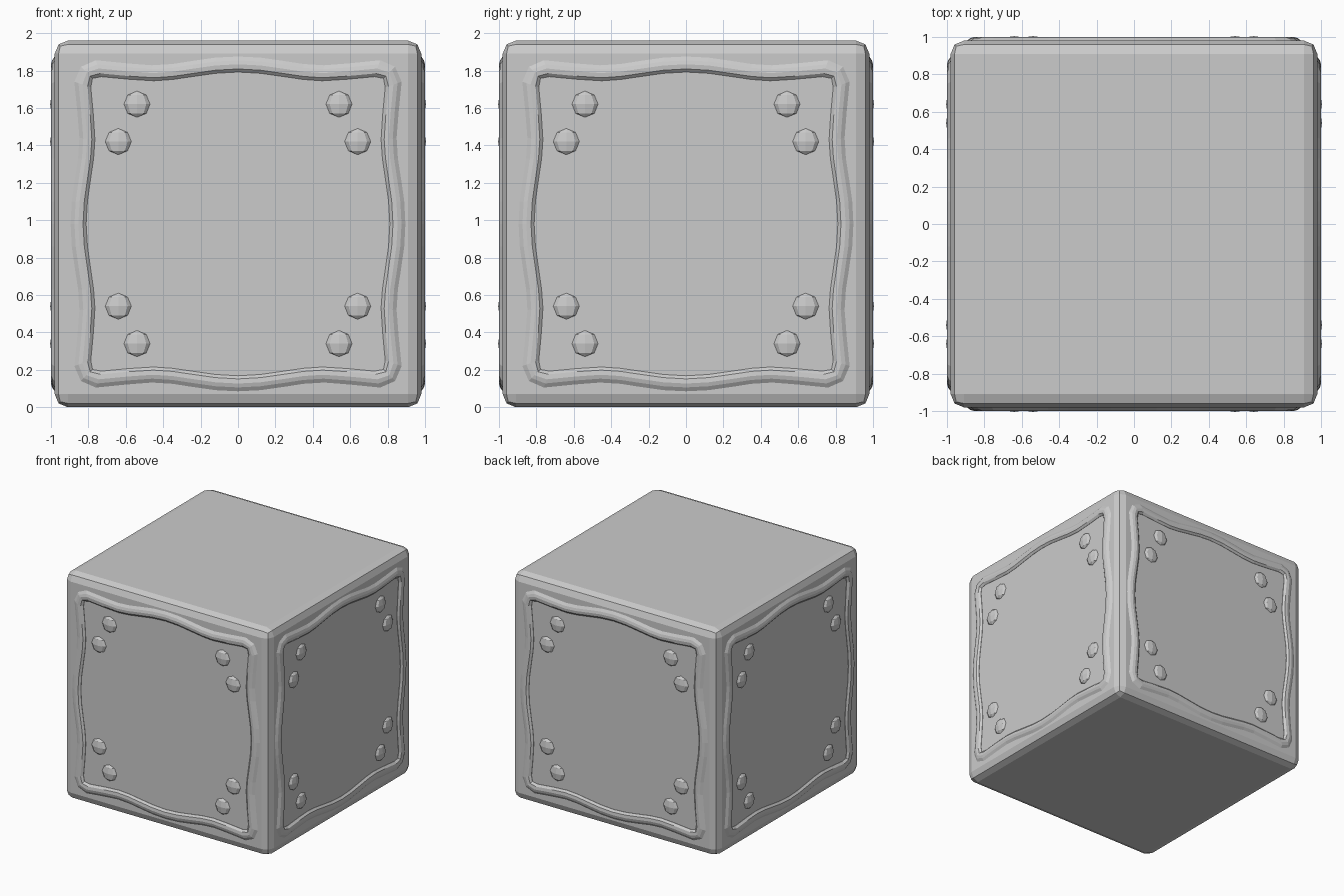
import bpy, bmesh
from math import pi
from mathutils import Matrix, Vector

if "Cube" in bpy.data.objects:
    bpy.data.objects.remove(bpy.data.objects["Cube"])

HALF = 0.98  # half size of the body


def add_object(name, bm):
    mesh = bpy.data.meshes.new(name)
    bmesh.ops.recalc_face_normals(bm, faces=bm.faces)
    bm.to_mesh(mesh)
    bm.free()
    obj = bpy.data.objects.new(name, mesh)
    bpy.context.collection.objects.link(obj)
    return obj


def wavy_loop(octant):
    """Mirror one eighth of the outline (top centre to corner) into a full loop."""
    quarter = octant + [(b, a) for a, b in reversed(octant[:-1])]
    loop = []
    for _ in range(4):
        loop += quarter[:-1]
        quarter = [(b, -a) for a, b in quarter]
    return [Vector(p) for p in loop]


# Body: cube with rounded edges
bm = bmesh.new()
bmesh.ops.create_cube(bm, size=2 * HALF)
bmesh.ops.translate(bm, verts=bm.verts, vec=(0, 0, HALF))
body = add_object("body", bm)
bevel = body.modifiers.new("rounded_edges", 'BEVEL')
bevel.width = 0.07
bevel.segments = 2

# Wavy frame outlines, one eighth each
outer = wavy_loop([(0, .895), (.12, .889), (.24, .872), (.35, .855), (.46, .848),
                   (.6, .859), (.76, .875), (.84, .84)])
inner = wavy_loop([(0, .812), (.12, .805), (.24, .788), (.35, .772), (.45, .765),
                   (.58, .773), (.73, .787), (.778, .778)])
# Frame cross-section: (share of the way from outer to inner edge, distance out)
section = [(0, .95), (0, .98), (.25, .994), (.5, 1.0), (.8, .997), (1, .982), (1, .95)]


def build_frame(name, turn):
    bm = bmesh.new()
    rows = []
    for o, i in zip(outer, inner):
        row = []
        for t, depth in section:
            p = o.lerp(i, t)
            row.append(bm.verts.new((p.x, -depth, p.y + HALF)))
        rows.append(row)
    n = len(section)
    for k, row in enumerate(rows):
        nxt = rows[(k + 1) % len(rows)]
        for j in range(n):
            bm.faces.new((row[j], row[(j + 1) % n], nxt[(j + 1) % n], nxt[j]))
    bm.transform(turn)
    add_object(name, bm)


def build_rivets(name, turn):
    bm = bmesh.new()
    for x, z in ((.54, .64), (.64, .44)):
        for sx in (-1, 1):
            for sz in (-1, 1):
                place = (Matrix.Translation((sx * x, -HALF, HALF + sz * z))
                         @ Matrix.Diagonal((1, .35, 1, 1)))
                bmesh.ops.create_uvsphere(bm, u_segments=8, v_segments=4,
                                          radius=.07, matrix=place)
    bm.transform(turn)
    add_object(name, bm)


# Same trim on all four upright sides
for k, side in enumerate(("front", "right", "back", "left")):
    turn = Matrix.Rotation(k * pi / 2, 4, 'Z')
    build_frame(side + "_frame", turn)
    build_rivets(side + "_rivets", turn)
